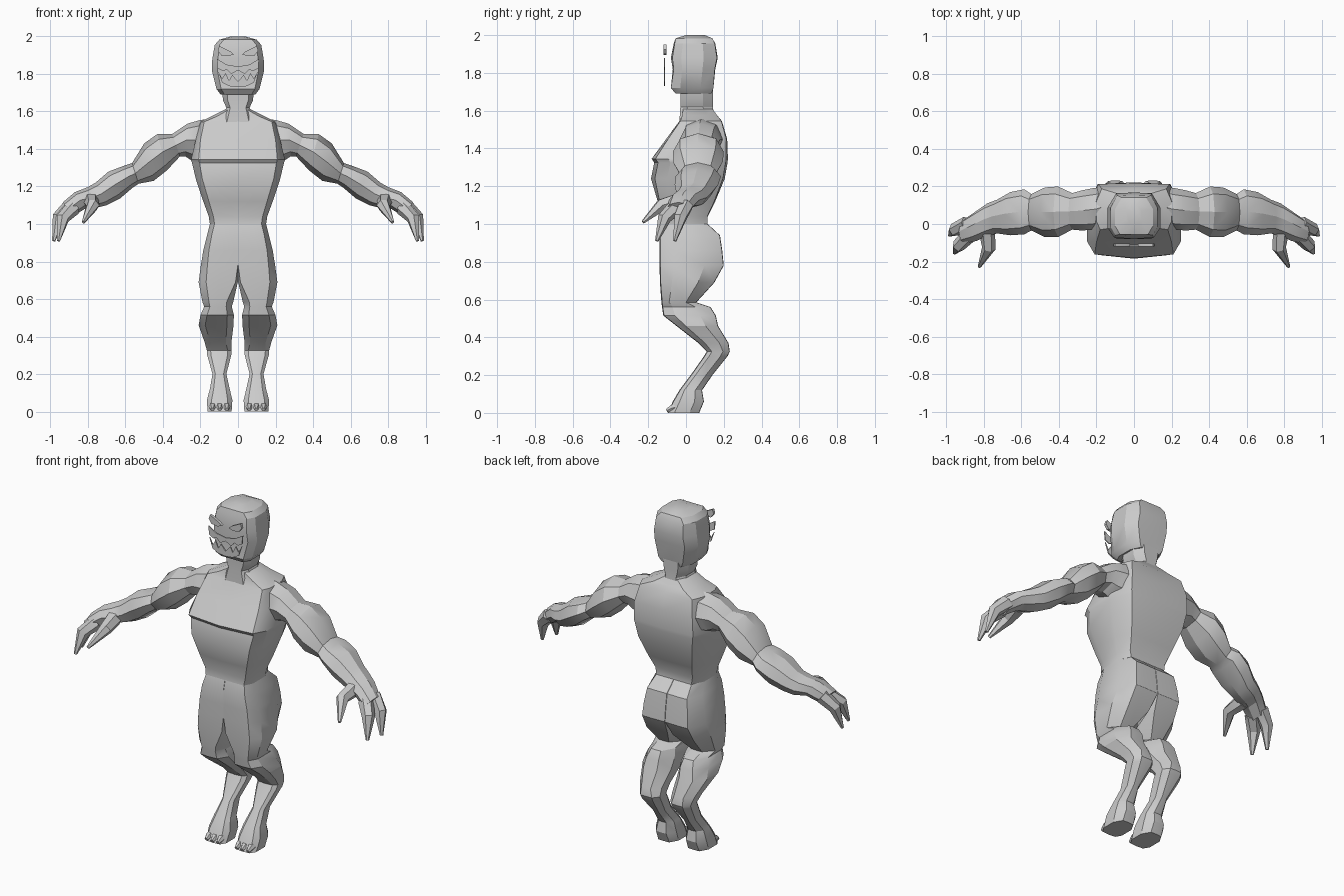
import bpy, bmesh, math
from mathutils import Vector


def finish(name, bm, mirror=False, angle=28):
    bmesh.ops.recalc_face_normals(bm, faces=bm.faces)
    me = bpy.data.meshes.new(name)
    bm.to_mesh(me)
    bm.free()
    ob = bpy.data.objects.new(name, me)
    bpy.context.collection.objects.link(ob)
    if mirror:
        ob.modifiers.new("Mirror", 'MIRROR').use_mirror_merge = False
    bpy.ops.object.select_all(action='DESELECT')
    ob.select_set(True)
    bpy.context.view_layer.objects.active = ob
    bpy.ops.object.shade_smooth_by_angle(angle=math.radians(angle))
    return ob


def loft(name, rings, mirror=False, caps=(True, True), angle=28):
    bm = bmesh.new()
    vr = [[bm.verts.new(p) for p in r] for r in rings]
    n = len(vr[0])
    for a, b in zip(vr, vr[1:]):
        for i in range(n):
            j = (i + 1) % n
            bm.faces.new((a[i], a[j], b[j], b[i]))
    if caps[0]:
        bm.faces.new(vr[0])
    if caps[1]:
        bm.faces.new(vr[-1])
    return finish(name, bm, mirror, angle)


def section(z, x0, x1, yf, yb, c0, c1, bulge=0.0):
    """Bevelled horizontal outline; c0 and c1 are the side bevels."""
    d, m = yb - yf, (x0 + x1) / 2
    f0, f1 = (0.22, 0.7) if c0 > 0.004 else (0.02, 0.98)
    return [(m, yf, z), (x1 - c1, yf + bulge, z), (x1, yf + .22 * d, z),
            (x1, yf + .7 * d, z), (x1 - 1.4 * c1, yb - bulge / 2, z), (m, yb, z),
            (x0 + 1.4 * c0, yb - bulge / 2, z), (x0, yf + f1 * d, z),
            (x0, yf + f0 * d, z), (x0 + c0, yf + bulge, z)]


def sym(z, w, yf, yb, c, b=0.0):
    return section(z, -w, w, yf, yb, c, c, b)


# Torso: waist, ribs, chest shelf, shoulders
torso = [(1.0, .15, -.125, .115, .025, 0), (1.04, .156, -.125, .115, .025, .005),
         (1.12, .185, -.15, .155, .03, .01), (1.24, .225, -.185, .205, .035, .02),
         (1.325, .245, -.168, .22, .04, .02), (1.345, .25, -.182, .222, .04, .02),
         (1.45, .225, -.105, .218, .025, .01), (1.545, .2, -.035, .19, .02, .005),
         (1.575, .14, -.02, .165, .03, 0), (1.61, .07, -.015, .14, .02, 0)]
loft("torso", [sym(*t) for t in torso], caps=(False, True))

# Neck and head
neck = [(1.54, .1, -.035, .15, .04), (1.62, .062, -.03, .143, .02),
        (1.66, .08, -.03, .143, .025), (1.72, .085, -.03, .143, .025)]
loft("neck", [sym(*t) for t in neck])
head = [(1.69, .092, -.055, .135, .02), (1.72, .115, -.08, .145, .025),
        (1.82, .14, -.07, .155, .03, .005), (1.88, .137, -.08, .168, .03, .008),
        (1.955, .124, -.065, .155, .025, .005), (1.983, .1, -.055, .14, .025),
        (2.0, .04, .0, .1, .015)]
loft("head", [sym(*t) for t in head])

# Legs: z, inner x, outer x, front y, back y, inner bevel, outer bevel
leg = [(1.0, 0, .15, -.125, .115, .001, .025), (.94, 0, .165, -.14, .18, .001, .025),
       (.86, 0, .185, -.14, .192, .001, .03), (.78, 0, .198, -.14, .2, .001, .035),
       (.69, .001, .21, -.138, .15, .012, .04), (.585, .025, .19, -.13, .055, .035, .035),
       (.56, .033, .18, -.127, .13, .03, .03), (.515, .022, .2, -.12, .158, .035, .035),
       (.46, .024, .21, -.05, .17, .035, .035), (.37, .035, .178, .065, .225, .03, .03),
       (.325, .035, .166, .11, .232, .02, .02), (.3, .036, .164, .095, .22, .02, .02),
       (.2, .062, .136, .025, .14, .015, .015), (.12, .044, .15, -.035, .085, .02, .02),
       (.06, .03, .166, -.07, .095, .025, .025), (0, .034, .162, -.098, .07, .02, .02)]
loft("legs", [section(*t, .004) for t in leg], mirror=True, caps=(False, True))

# Arms: octagonal rings from top x, z to bottom x, z, with front and back y
arm = [(.14, 1.56, .17, 1.33, .0, .2), (.2, 1.555, .25, 1.34, -.03, .19),
       (.27, 1.535, .28, 1.36, -.035, .18), (.35, 1.48, .31, 1.36, -.03, .165),
       (.43, 1.48, .38, 1.285, -.07, .2), (.5, 1.43, .45, 1.23, -.07, .195),
       (.565, 1.325, .53, 1.215, -.035, .16), (.61, 1.31, .56, 1.195, -.055, .185),
       (.69, 1.28, .63, 1.135, -.06, .17), (.76, 1.22, .7, 1.1, -.05, .13),
       (.805, 1.195, .76, 1.085, -.065, .11), (.87, 1.17, .81, 1.085, -.09, .07),
       (.935, 1.115, .875, 1.045, -.105, .025)]


def arm_ring(xt, zt, xb, zb, yf, yb):
    top, bot = Vector((xt, 0, zt)), Vector((xb, 0, zb))
    mid, half = (top + bot) / 2, (top - bot) / 2
    out = []
    for k in range(8):
        a = k * math.pi / 4
        p = mid + half * math.cos(a)
        out.append((p.x, (yf + yb) / 2 + (yb - yf) / 2 * math.sin(a), p.z))
    return out


loft("arms", [arm_ring(*a) for a in arm], mirror=True)


# Tapered digits
def digit(name, path, radii, sides=6):
    pts = [Vector(p) for p in path]
    rings = []
    for i, (p, r) in enumerate(zip(pts, radii)):
        d = pts[min(i + 1, len(pts) - 1)] - pts[max(i - 1, 0)]
        q = d.to_track_quat('Z', 'Y')
        rings.append([p + q @ Vector((r * math.cos(k * math.tau / sides),
                                      r * math.sin(k * math.tau / sides), 0))
                      for k in range(sides)])
    loft(name, rings, mirror=True)


digit("outer_finger", [(.89, .0, 1.1), (.955, -.03, 1.035), (.983, -.06, .91)], (.042, .036, .009))
digit("inner_finger", [(.88, -.06, 1.085), (.935, -.115, 1.03), (.957, -.155, .91)], (.042, .036, .009))
digit("thumb", [(.785, -.03, 1.125), (.775, -.13, 1.1), (.825, -.228, 1.01)], (.045, .036, .009))
for i, x in enumerate((.06, .098, .136)):
    digit(f"toe_{i + 1}", [(x, -.03, .035), (x, -.075, .025), (x, -.103, .012)], (.022, .02, .01))


# Floating face plates
def plate(name, pts, y0, y1, mirror=False):
    bm = bmesh.new()
    f = bm.faces.new([bm.verts.new((x, y0, z)) for x, z in pts])
    ext = bmesh.ops.extrude_face_region(bm, geom=[f])
    bmesh.ops.translate(bm, vec=(0, y1 - y0, 0),
                        verts=[v for v in ext['geom'] if isinstance(v, bmesh.types.BMVert)])
    finish(name, bm, mirror)


def both(half):
    """Mirror a left-to-centre line across x = 0."""
    return half + [(-x, z) for x, z in reversed(half) if x != 0]


plate("eyes", [(.022, 1.905), (.04, 1.92), (.1, 1.95), (.108, 1.925), (.09, 1.9), (.05, 1.895)],
      -.12, -.104, True)
upper = both([(-.112, 1.88), (-.06, 1.85), (0, 1.84)])
bite = both([(-.108, 1.83), (-.08, 1.815), (-.06, 1.825), (-.035, 1.8), (0, 1.82)])
plate("upper_mouth", upper + bite[::-1], -.117, -.11)
teeth = both([(-.106, 1.815), (-.085, 1.775), (-.066, 1.805), (-.048, 1.765),
              (-.03, 1.795), (0, 1.76)])
lip = both([(-.085, 1.755), (-.045, 1.735), (0, 1.73)])
plate("lower_mouth", teeth + lip[::-1], -.117, -.11)
